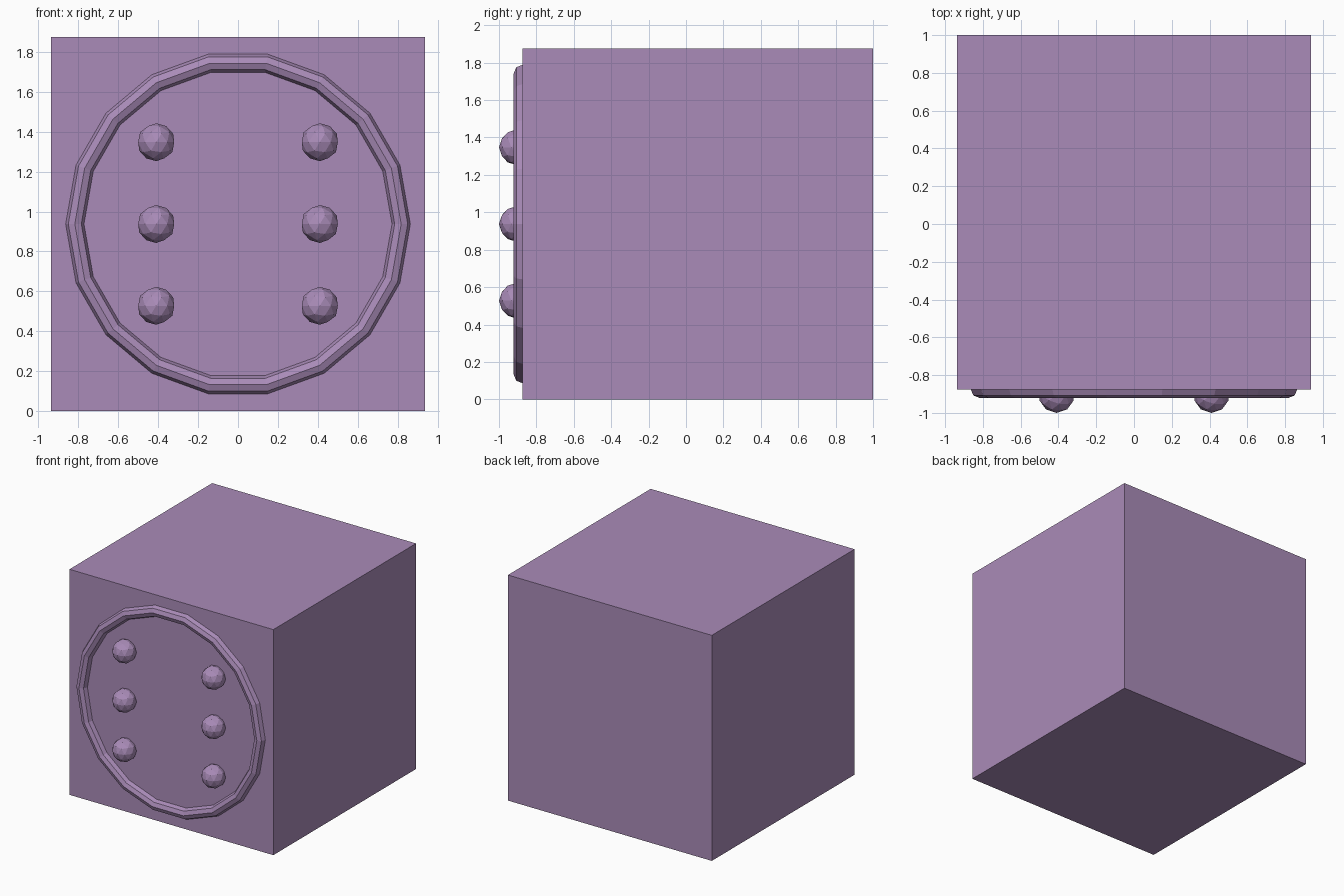
import bpy
from math import pi

if "Cube" in bpy.data.objects:
    bpy.data.objects.remove(bpy.data.objects["Cube"])

HALF = 0.9375          # half the cube side
FRONT = -0.875         # y of the front face
MID_Z = HALF

mat = bpy.data.materials.new("purple")
mat.diffuse_color = (0.40, 0.26, 0.48, 1)
mat.use_nodes = True
mat.node_tree.nodes["Principled BSDF"].inputs["Base Color"].default_value = mat.diffuse_color


def finish(name):
    ob = bpy.context.object
    ob.name = name
    ob.data.materials.append(mat)
    return ob


# cube body
bpy.ops.mesh.primitive_cube_add(size=2 * HALF, location=(0, FRONT + HALF, MID_Z))
finish("block")

# low-poly ring half sunk into the front face
bpy.ops.mesh.primitive_torus_add(
    major_segments=18, minor_segments=8, major_radius=0.818, minor_radius=0.046,
    location=(0, FRONT, MID_Z), rotation=(pi / 2, 0, 0))
finish("front_ring")

# two columns of three round studs
for side, x in (("left", -0.41), ("right", 0.41)):
    for level, dz in (("lower", -0.41), ("middle", 0), ("upper", 0.41)):
        bpy.ops.mesh.primitive_ico_sphere_add(
            subdivisions=2, radius=0.095, location=(x, -0.905, MID_Z + dz))
        finish(f"stud_{side}_{level}")
